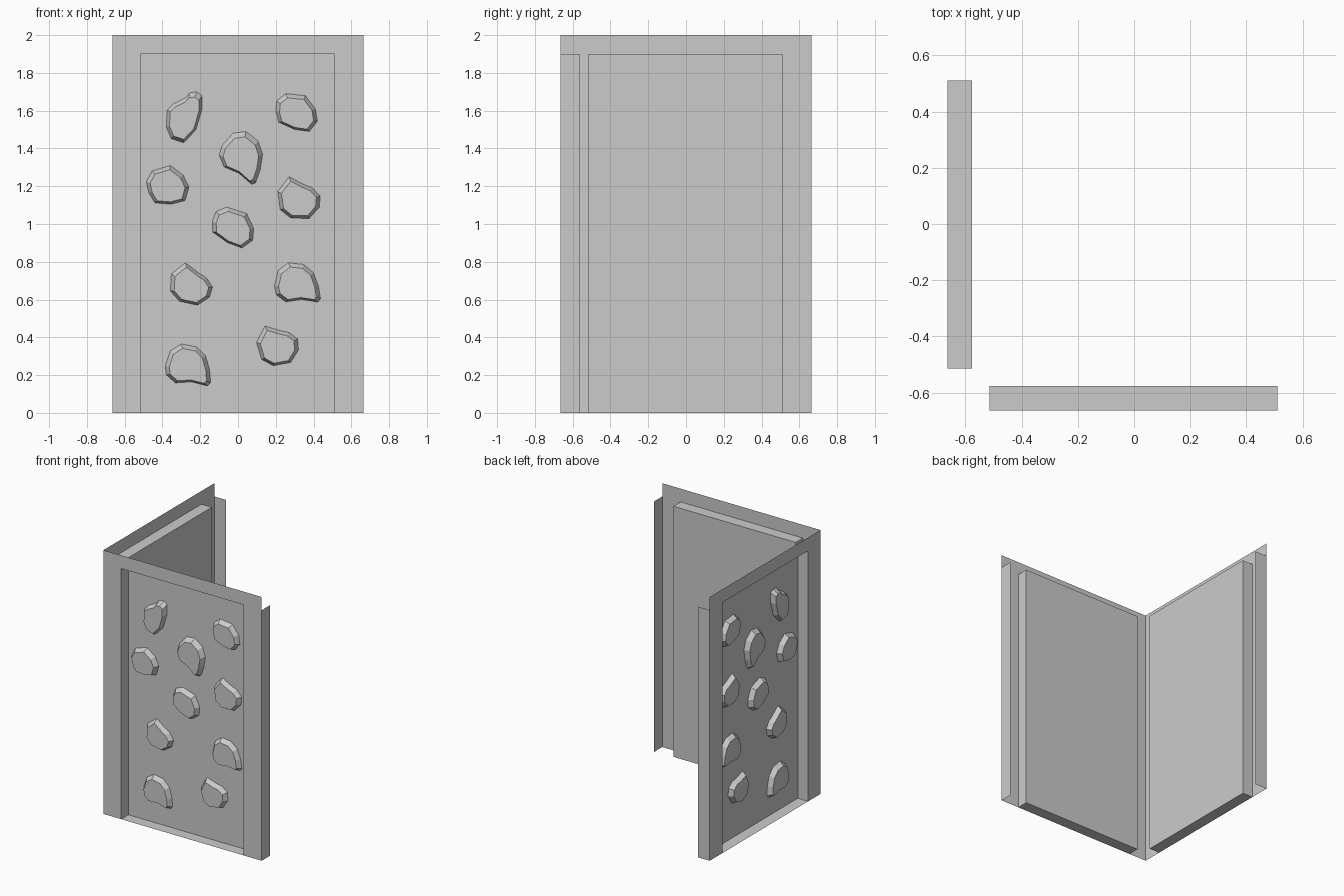
import bpy, bmesh
from math import radians, sin, cos
from mathutils import Vector

if "Cube" in bpy.data.objects:
    bpy.data.objects.remove(bpy.data.objects["Cube"])

H = 0.664            # half width of each wall
DEPTH = 0.087        # recess depth
LIP = 0.1            # depth of the end return
TOP, HEAD = 2.0, 1.9
U0, U1 = -0.515, 0.51

# Wall space is (along wall, depth behind the face, height);
# the two walls mirror each other across the corner diagonal.
WALLS = {
    "front": lambda u, d, z: Vector((u, d - H, z)),
    "left": lambda u, d, z: Vector((d - H, u, z)),
}


def make_object(name, bm):
    mesh = bpy.data.meshes.new(name)
    bm.to_mesh(mesh)
    bm.free()
    obj = bpy.data.objects.new(name, mesh)
    bpy.context.collection.objects.link(obj)
    return obj


def sheet(name, place, quads, flip):
    bm = bmesh.new()
    for q in quads:
        bm.faces.new([bm.verts.new(place(*p)) for p in q])
    bmesh.ops.remove_doubles(bm, verts=bm.verts, dist=0.0001)
    if flip:
        bmesh.ops.reverse_faces(bm, faces=bm.faces)
    return make_object(name, bm)


def flat(u0, u1, z0, z1, d):
    return [(u0, d, z0), (u1, d, z0), (u1, d, z1), (u0, d, z1)]


def fit(points, rot, box):
    """Rotate an outline, then fit it into (u0, u1, z0, z1)."""
    a = radians(rot)
    pts = [(x * cos(a) + y * sin(a), x * sin(a) - y * cos(a)) for x, y in points]
    lo = [min(p[i] for p in pts) for i in (0, 1)]
    hi = [max(p[i] for p in pts) for i in (0, 1)]
    return [(box[0] + (x - lo[0]) / (hi[0] - lo[0]) * (box[1] - box[0]),
             box[2] + (y - lo[1]) / (hi[1] - lo[1]) * (box[3] - box[2]))
            for x, y in pts]


def stone(name, place, outline, box, flip, rise=0.035):
    cu, cz = (box[0] + box[1]) / 2, (box[2] + box[3]) / 2
    bm = bmesh.new()
    base = [bm.verts.new(place(u, DEPTH, z)) for u, z in outline]
    face = [bm.verts.new(place(cu + (u - cu) * 0.82, DEPTH - rise,
                               cz + (z - cz) * 0.83 - 0.005)) for u, z in outline]
    bm.faces.new(face)
    n = len(base)
    for i in range(n):
        j = (i + 1) % n
        bm.faces.new((base[i], base[j], face[j], face[i]))
    bmesh.ops.recalc_face_normals(bm, faces=bm.faces)
    cap = max(bm.faces, key=lambda f: len(f.verts))
    bm.normal_update()
    outward = place(0, -1, 0) - place(0, 0, 0)
    if cap.normal.dot(outward) < 0:
        bmesh.ops.reverse_faces(bm, faces=bm.faces)
    return make_object(name, bm)


# Stone outlines, y pointing down
NOTCHED = [(186, 263), (199, 273), (207, 278), (213, 287), (210, 297),
           (198, 305), (180, 301), (171, 291), (172, 274)]
TEARDROP = [(166, 366), (171, 351), (182, 344), (197, 347), (206, 356), (210, 370),
            (211, 383), (208, 386), (192, 382), (176, 383), (167, 375)]
ROUND = [(276, 111), (277, 101), (286, 94), (306, 96), (316, 109),
         (318, 121), (310, 131), (295, 129), (279, 122)]
SPIKED = [(197, 92), (202, 96), (202, 109), (196, 130), (184, 143), (172, 139),
          (167, 127), (168, 110), (174, 104), (186, 98), (190, 93)]

# Outline, rotation, bounds on the wall
STONES = [
    (SPIKED, 0, (-0.38, -0.19, 1.43, 1.70)),
    (ROUND, 0, (0.20, 0.42, 1.49, 1.69)),
    (TEARDROP, -25, (-0.10, 0.13, 1.21, 1.49)),
    (ROUND, 20, (-0.485, -0.26, 1.105, 1.31)),
    (NOTCHED, 12, (0.21, 0.435, 1.03, 1.25)),
    (ROUND, -14, (-0.135, 0.083, 0.873, 1.09)),
    (NOTCHED, 0, (-0.358, -0.135, 0.57, 0.795)),
    (TEARDROP, 5, (0.193, 0.437, 0.587, 0.795)),
    (TEARDROP, 0, (-0.385, -0.145, 0.143, 0.365)),
    (NOTCHED, 22, (0.098, 0.32, 0.25, 0.46)),
]

for side, place in WALLS.items():
    flip = side == "left"
    # Face frame around the recess
    sheet(side + "_frame", place, [
        flat(-H, U0, 0, HEAD, 0), flat(U1, H, 0, HEAD, 0),
        flat(-H, U0, HEAD, TOP, 0), flat(U0, U1, HEAD, TOP, 0),
        flat(U1, H, HEAD, TOP, 0)], flip)
    # Recess back, sides, floor and head
    sheet(side + "_recess", place, [
        flat(U0, U1, 0, HEAD, DEPTH),
        [(U0, 0, 0), (U0, DEPTH, 0), (U0, DEPTH, HEAD), (U0, 0, HEAD)],
        [(U1, DEPTH, 0), (U1, 0, 0), (U1, 0, HEAD), (U1, DEPTH, HEAD)],
        [(U0, 0, 0), (U1, 0, 0), (U1, DEPTH, 0), (U0, DEPTH, 0)],
        [(U0, DEPTH, HEAD), (U1, DEPTH, HEAD), (U1, 0, HEAD), (U0, 0, HEAD)]], flip)
    # End return at the open edge
    sheet(side + "_end_return", place, [
        [(H, 0, 0), (H, LIP, 0), (H, LIP, HEAD), (H, 0, HEAD)]], flip)
    # Raised stones in the recess
    for i, (points, rot, box) in enumerate(STONES):
        stone(f"{side}_stone_{i + 1}", place, fit(points, rot, box), box, flip)
